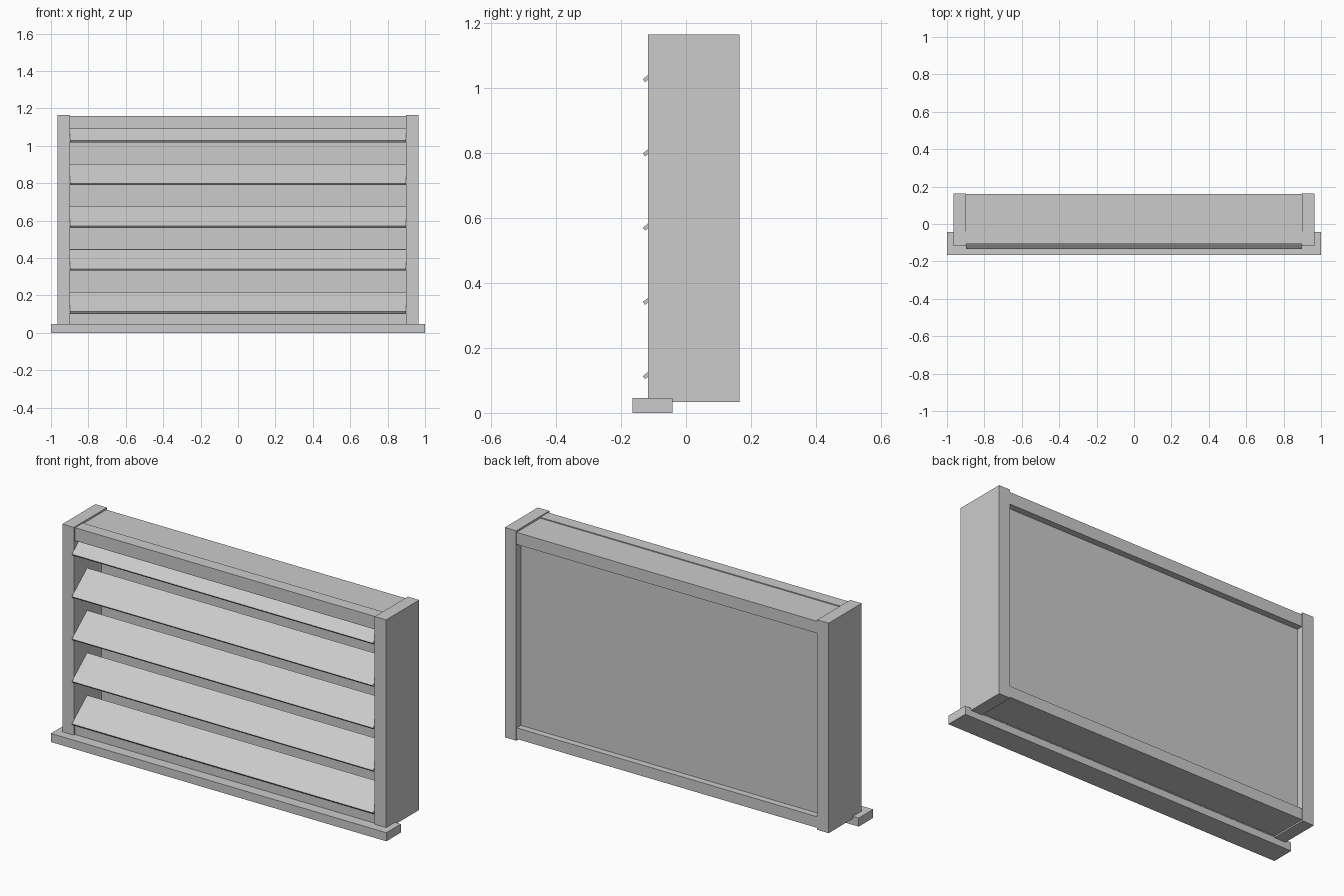
import bpy
import bmesh

old = bpy.data.objects.get("Cube")
if old:
    bpy.data.objects.remove(old, do_unlink=True)

GREY = (0.6, 0.6, 0.6, 1.0)
metal = bpy.data.materials.new("plain grey")
metal.use_nodes = True
metal.diffuse_color = GREY
metal.node_tree.nodes["Principled BSDF"].inputs["Base Color"].default_value = GREY


def prism(name, profile, x0, x1):
    """Extrude a (y, z) profile along x."""
    bm = bmesh.new()
    ends = [[bm.verts.new((x, y, z)) for y, z in profile] for x in (x0, x1)]
    bm.faces.new(ends[0])
    bm.faces.new(ends[1])
    n = len(profile)
    for i in range(n):
        j = (i + 1) % n
        bm.faces.new((ends[0][i], ends[0][j], ends[1][j], ends[1][i]))
    bmesh.ops.recalc_face_normals(bm, faces=bm.faces)
    mesh = bpy.data.meshes.new(name)
    bm.to_mesh(mesh)
    bm.free()
    mesh.materials.append(metal)
    obj = bpy.data.objects.new(name, mesh)
    bpy.context.collection.objects.link(obj)
    return obj


def box(name, x0, x1, y0, y1, z0, z1):
    return prism(name, [(y0, z0), (y1, z0), (y1, z1), (y0, z1)], x0, x1)


INNER = 0.897   # half width of the opening
OUTER = 0.965   # half width of the frame

# Side posts
box("left_post", INNER, OUTER, -0.117, 0.164, 0.034, 1.165)
box("right_post", -OUTER, -INNER, -0.117, 0.164, 0.034, 1.165)

# Rails: the front strips stand slightly proud of the rear ones
box("front_top_rail", -INNER, INNER, -0.107, -0.04, 1.09, 1.16)
box("rear_top_rail", -INNER, INNER, -0.04, 0.16, 1.09, 1.155)
box("front_bottom_rail", -INNER, INNER, -0.107, -0.04, 0.038, 0.102)
box("rear_bottom_rail", -INNER, INNER, -0.04, 0.16, 0.042, 0.102)

# Recessed back panel
box("back_panel", -INNER, INNER, 0.118, 0.125, 0.09, 1.10)

# Projecting sill
box("sill", -1.0, 1.0, -0.165, -0.042, 0.0, 0.046)

# Sloping slats
for i in range(5):
    z = 0.113 + 0.2285 * i
    profile = [(-0.133, z), (-0.126, z - 0.009),
               (0.004, z + 0.096), (-0.003, z + 0.105)]
    prism(f"slat_{i + 1}", profile, -INNER, INNER)
